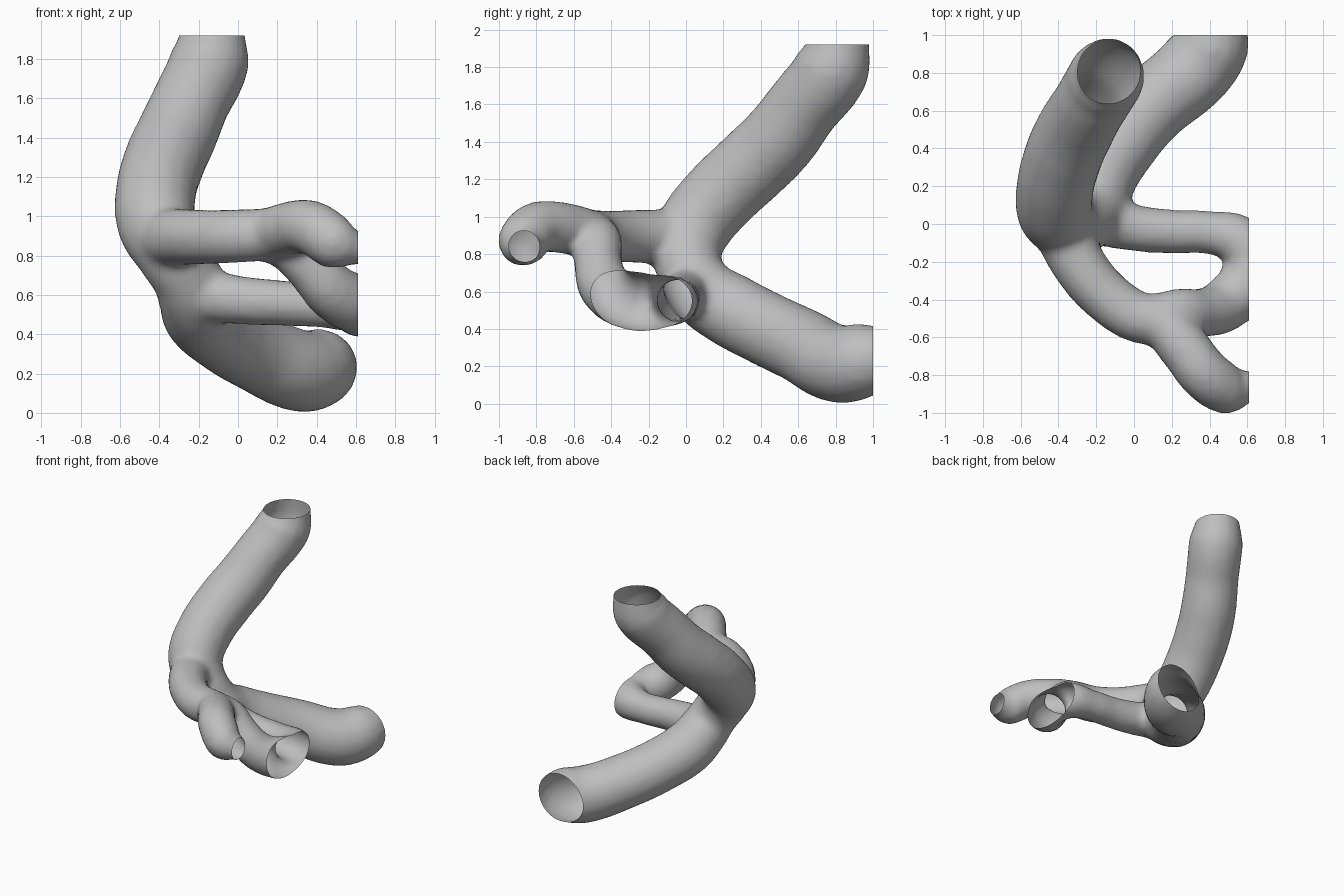
import bpy, bmesh
from mathutils import Vector

if "Cube" in bpy.data.objects:
    bpy.data.objects.remove(bpy.data.objects["Cube"], do_unlink=True)

mat = bpy.data.materials.new("soft grey")
mat.use_nodes = True
grey = (0.52, 0.52, 0.52, 1)
mat.diffuse_color = grey
mat.node_tree.nodes["Principled BSDF"].inputs["Base Color"].default_value = grey

# Centrelines of the vessels: x, y, z, radius
trunk = [(-.12, .83, 2.08, .13), (-.13, .815, 1.92, .17), (-.145, .78, 1.79, .205),
         (-.24, .62, 1.58, .2), (-.31, .5, 1.42, .208), (-.37, .37, 1.29, .21),
         (-.42, .17, 1.1, .207), (-.41, .05, .95, .203), (-.34, .01, .82, .185),
         (-.26, .03, .69, .178), (-.22, .1, .59, .188), (-.185, .24, .5, .2),
         (-.075, .42, .405, .2), (.08, .61, .315, .203), (.33, .83, .212, .212),
         (.41, .95, .23, .202), (.42, 1.14, .25, .15)]
front_branch = [(-.4, .02, .89, .15), (-.35, -.1, .89, .152), (-.28, -.23, .895, .145),
                (-.15, -.38, .895, .14),
                (0, -.485, .9, .138), (.15, -.53, .91, .135), (.27, -.66, .94, .138),
                (.38, -.8, .94, .14), (.5, -.87, .865, .14), (.61, -.86, .835, .083),
                (.7, -.86, .82, .07)]
loop_branch = [(.1, -.49, .9, .12), (.24, -.47, .86, .13), (.36, -.47, .75, .13),
               (.49, -.42, .61, .145), (.625, -.25, .545, .163), (.57, -.1, .55, .14),
               (.4, -.045, .55, .115), (.2, -.04, .56, .117), (0, -.02, .575, .125),
               (-.2, .03, .6, .14)]


def tube(name, points):
    """Capped round tube along a smooth path with varying radius."""
    cu = bpy.data.curves.new(name, "CURVE")
    cu.dimensions = "3D"
    cu.bevel_depth = 1
    cu.bevel_resolution = 6
    cu.use_fill_caps = True
    cu.resolution_u = 8
    sp = cu.splines.new("BEZIER")
    sp.bezier_points.add(len(points) - 1)
    for bp, (x, y, z, r) in zip(sp.bezier_points, points):
        bp.co = (x, y, z)
        bp.radius = r
        bp.handle_left_type = bp.handle_right_type = "AUTO"
    ob = bpy.data.objects.new(name, cu)
    bpy.context.collection.objects.link(ob)
    return ob


def evaluated_mesh(ob):
    dg = bpy.context.evaluated_depsgraph_get()
    dg.update()
    return bpy.data.meshes.new_from_object(ob.evaluated_get(dg))


# Gather the tubes in one mesh
bm = bmesh.new()
for name, pts in (("trunk", trunk), ("front_branch", front_branch), ("loop_branch", loop_branch)):
    ob = tube(name, pts)
    me = evaluated_mesh(ob)
    bm.from_mesh(me)
    bpy.data.objects.remove(ob, do_unlink=True)
    bpy.data.meshes.remove(me)
bmesh.ops.remove_doubles(bm, verts=bm.verts, dist=.0005)
bmesh.ops.recalc_face_normals(bm, faces=bm.faces)
mesh = bpy.data.meshes.new("branching_vessel")
bm.to_mesh(mesh)
bm.free()
vessel = bpy.data.objects.new("branching_vessel", mesh)
bpy.context.collection.objects.link(vessel)

# Fuse them and soften the junctions
fuse = vessel.modifiers.new("fuse", "REMESH")
fuse.mode = "VOXEL"
fuse.voxel_size = .025
soft = vessel.modifiers.new("soften", "SMOOTH")
soft.factor = .5
soft.iterations = 8
fused = evaluated_mesh(vessel)
vessel.modifiers.clear()
vessel.data = fused

# Slice the ends flat and leave them open
bm = bmesh.new()
bm.from_mesh(fused)
for co, no in (((0, 0, 1.92), (0, 0, 1)), ((0, 1, 0), (0, 1, 0)), ((.61, 0, 0), (1, 0, 0))):
    bmesh.ops.bisect_plane(bm, geom=bm.verts[:] + bm.edges[:] + bm.faces[:],
                           plane_co=Vector(co), plane_no=Vector(no), clear_outer=True)
bm.to_mesh(fused)
bm.free()
fused.materials.clear()
fused.materials.append(mat)

bpy.ops.object.select_all(action="DESELECT")
vessel.select_set(True)
bpy.context.view_layer.objects.active = vessel
bpy.ops.object.shade_smooth_by_angle()
